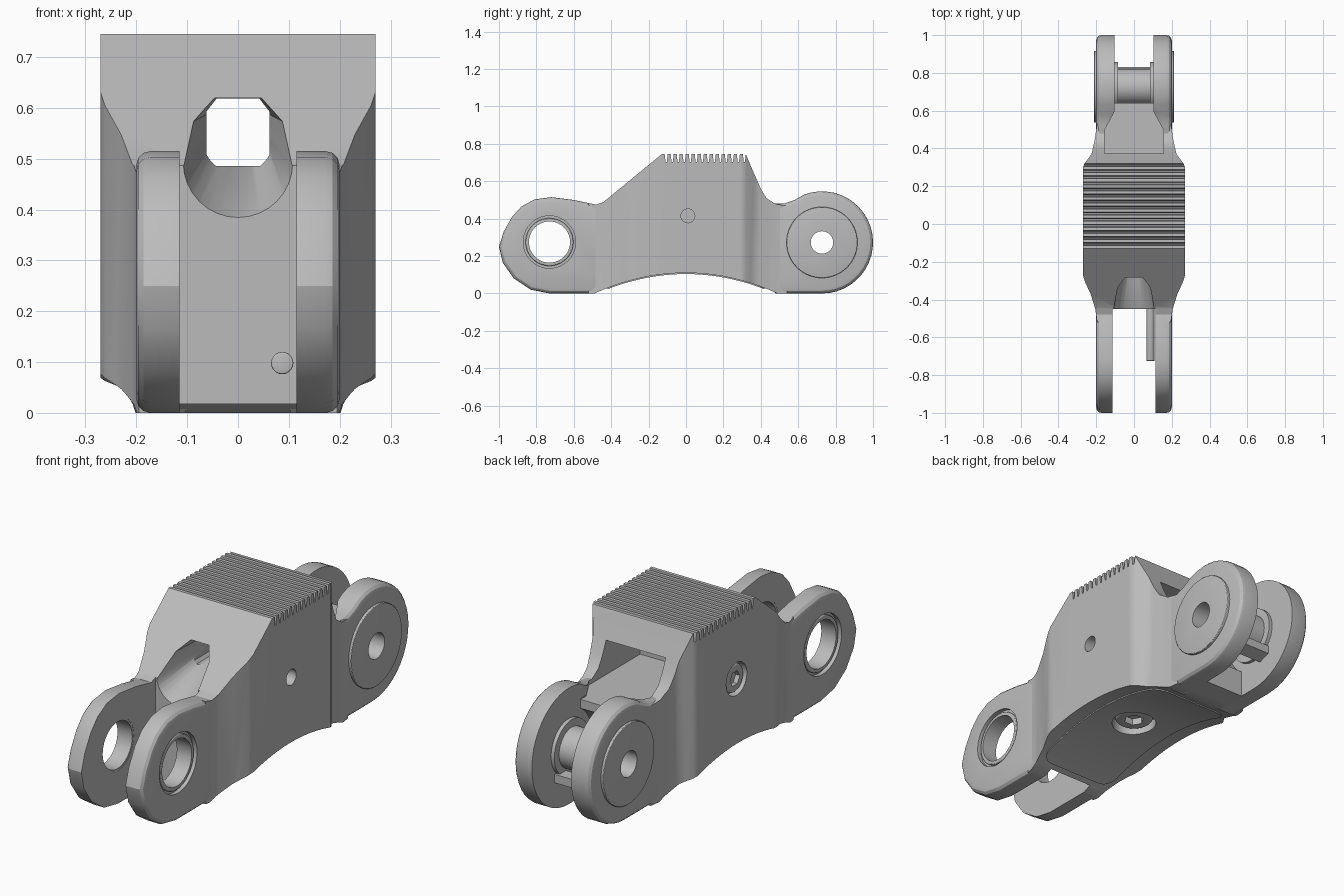
import bpy, bmesh
from math import sin, cos, pi, radians

if "Cube" in bpy.data.objects:
    bpy.data.objects.remove(bpy.data.objects["Cube"])

steel = bpy.data.materials.new("plain grey")
steel.use_nodes = True
GREY = (0.5, 0.5, 0.5, 1)
steel.diffuse_color = GREY
steel.node_tree.nodes["Principled BSDF"].inputs["Base Color"].default_value = GREY


def arc(u, v, r, start=0, end=360, n=40):
    """Points along an arc; a full turn leaves out the repeated last point."""
    last = n if end - start == 360 else n + 1
    angles = [radians(start + (end - start) * i / n) for i in range(last)]
    return [(u + r * cos(t), v + r * sin(t)) for t in angles]


def prism(name, pts, axis, a, b, bevel=0, reshape=None):
    """Extrude a 2D outline along an axis from a to b; bevel rounds the rim at b."""
    place = {"x": lambda u, v, t: (t, u, v),
             "y": lambda u, v, t: (u, t, v),
             "z": lambda u, v, t: (u, v, t)}[axis]
    bm = bmesh.new()
    near = [bm.verts.new(place(u, v, a)) for u, v in pts]
    far = [bm.verts.new(place(*(reshape(u, v) if reshape else (u, v)), b)) for u, v in pts]
    bm.faces.new(near)
    cap = bm.faces.new(far)
    for i in range(len(pts)):
        j = (i + 1) % len(pts)
        bm.faces.new((near[i], near[j], far[j], far[i]))
    bmesh.ops.recalc_face_normals(bm, faces=bm.faces)
    if bevel:
        bmesh.ops.bevel(bm, geom=list(cap.edges), offset=bevel, segments=3,
                        profile=0.5, affect='EDGES', clamp_overlap=False)
    mesh = bpy.data.meshes.new(name)
    bm.to_mesh(mesh)
    bm.free()
    mesh.materials.append(steel)
    obj = bpy.data.objects.new(name, mesh)
    bpy.context.collection.objects.link(obj)
    return obj


def combine(cutter, *targets, op='DIFFERENCE'):
    """Apply a boolean with the cutter to each target, then drop the cutter."""
    for obj in targets:
        mod = obj.modifiers.new("cut", 'BOOLEAN')
        mod.operation, mod.solver, mod.object = op, 'EXACT', cutter
        bpy.context.view_layer.update()
        graph = bpy.context.evaluated_depsgraph_get()
        mesh = bpy.data.meshes.new_from_object(obj.evaluated_get(graph))
        obj.modifiers.clear()
        obj.data = mesh
    bpy.data.objects.remove(cutter)


def arch(y):
    return 0.11 * (1 - (y / 0.49) ** 2)


FRONT = (-0.73, 0.275)   # front bore centre (y, z)
REAR = (0.727, 0.273)    # rear axle centre (y, z)

# Central body: side outline with ribbed top and arched underside
pitch = 0.45 / 14
side = [(-0.6, 0.0), (-0.6, 0.5), (-0.48, 0.475), (-0.44, 0.49)]
for i in range(14):
    y = -0.13 + i * pitch
    side += [(y, 0.745), (y + 0.5 * pitch, 0.745),
             (y + 0.65 * pitch, 0.702), (y + 0.85 * pitch, 0.702)]
side += [(0.32, 0.745), (0.36, 0.65), (0.4, 0.56), (0.43, 0.51), (0.48, 0.478),
         (0.53, 0.47), (0.68, 0.46), (0.68, 0.0)]
side += [(y, arch(y)) for y in [0.49 - 0.049 * i for i in range(21)]]
body = prism("body", side, "x", -0.3, 0.3)

# Plan outline narrows the body to the lugs and leaves the front slot
half = [(0.115, -0.45), (0.115, -0.52), (0.195, -0.52), (0.205, -0.45), (0.23, -0.37),
        (0.262, -0.3), (0.27, -0.27), (0.27, 0.3), (0.262, 0.32), (0.225, 0.37),
        (0.207, 0.45), (0.195, 0.54), (0.108, 0.54), (0.108, 0.64)]
plan = half + [(-x, y) for x, y in reversed(half)]
combine(prism("plan_cutter", plan, "z", -0.1, 0.9), body, op='INTERSECT')

# Lugs, each with a rounded outer rim
front_outline = [(-0.4, 0.06), (-0.49, 0), (-0.73, 0), (-0.83, 0.02), (-0.92, 0.08),
                 (-0.98, 0.165), (-1, 0.25), (-0.975, 0.33), (-0.93, 0.41), (-0.88, 0.465),
                 (-0.81, 0.503), (-0.72, 0.515), (-0.6, 0.5), (-0.48, 0.475), (-0.4, 0.45)]
rear_outline = arc(*REAR, 0.273, -90, 110, 24) + [
    (0.58, 0.5), (0.53, 0.482), (0.48, 0.48), (0.42, 0.46), (0.42, 0.06), (0.48, 0)]
front_lugs, rear_parts = [], []
for word, s in (("left", 1), ("right", -1)):
    front_lugs.append(prism(word + "_front_lug", front_outline, "x", s * 0.115, s * 0.2, 0.028))
    rear_parts += [
        prism(word + "_rear_lug", rear_outline, "x", s * 0.102, s * 0.2, 0.028),
        prism(word + "_rear_disc", arc(*REAR, 0.19, n=56), "x", s * 0.19, s * 0.212, 0.004),
        prism(word + "_axle_collar", arc(*REAR, 0.13), "x", s * 0.085, s * 0.11)]

# Front bores with stepped mouths and bushings
combine(prism("bore_cutter", arc(*FRONT, 0.12), "x", -0.4, 0.4), *front_lugs)
for lug, word, s in zip(front_lugs, ("left", "right"), (1, -1)):
    combine(prism("step_cutter", arc(*FRONT, 0.14), "x", s * 0.18, s * 0.3), lug)
    bushing = prism(word + "_bushing", arc(*FRONT, 0.128), "x", s * 0.116, s * 0.193, 0.005)
    combine(prism("bushing_cutter", arc(*FRONT, 0.11), "x", -0.4, 0.4), bushing)

# Hollow rear axle with a small stop lug
axle = prism("axle", arc(*REAR, 0.095), "x", -0.11, 0.11)
combine(prism("axle_bore_cutter", arc(*REAR, 0.06), "x", -0.4, 0.4), axle, *rear_parts)
prism("stop_lug", [(0.77, 0.12), (0.83, 0.14), (0.83, 0.18), (0.77, 0.18)], "x", -0.105, 0.105)
combine(prism("web_cutter", arc(*REAR, 0.17), "x", -0.104, 0.104), body)

# Rear window pocket, tunnel and tapering front trough
pocket = [(-0.155, 0.12), (0.155, 0.12), (0.155, 0.5), (0.1, 0.6), (0.1, 0.7),
          (-0.1, 0.7), (-0.1, 0.6), (-0.155, 0.5)]
combine(prism("pocket_cutter", pocket, "z", 0.46, 0.622), body, rear_parts[0], rear_parts[3])
tunnel = [(-0.062, 0.5), (-0.05, 0.486), (0.05, 0.486), (0.062, 0.5), (0.062, 0.622), (-0.062, 0.622)]
combine(prism("tunnel_cutter", tunnel, "y", -0.24, 0.2), body)
trough = arc(0, 0.485, 0.113, 180, 360, 16) + [(0.113, 0.56), (0.068, 0.62), (-0.068, 0.62), (-0.113, 0.56)]
combine(prism("trough_cutter", trough, "y", -0.48, -0.2,
              reshape=lambda x, z: (x * 0.55, 0.487 + (z - 0.372) * 0.53)), body)

# Underside pad that follows the arch, with rounded corners
steps = [-0.42 + 0.042 * i for i in range(21)]
strip = [(y, arch(y) - 0.006) for y in steps] + [(y, arch(y) + 0.01) for y in reversed(steps)]
pad = prism("underside_pad", strip, "x", -0.2, 0.2)
corner = arc(0.14, 0.36, 0.06, 0, 90, 6)
corner += [(-x, y) for x, y in reversed(corner)]
outline = corner + [(-x, -y) for x, y in corner]
combine(prism("pad_cutter", outline, "z", -0.1, 0.2), pad, op='INTERSECT')

# Underside screw in its recess
combine(prism("recess_cutter", arc(0, 0, 0.1), "z", 0.0, 0.15), body, pad)
screw = prism("underside_screw", arc(0, 0, 0.085), "z", 0.16, 0.118, 0.012)
combine(prism("hex_cutter", arc(0, 0, 0.045, n=6), "z", 0.1, 0.15), screw)

# Cross hole on one side, socket screw on the other
combine(prism("hole_cutter", arc(0.01, 0.415, 0.037), "x", 0.16, 0.3), body)
combine(prism("head_cutter", arc(0.01, 0.415, 0.077), "x", -0.3, -0.235), body)
head = prism("side_screw", arc(0.01, 0.415, 0.066), "x", -0.23, -0.262, 0.01)
combine(prism("hex_cutter", arc(0.01, 0.415, 0.036, n=6), "x", -0.3, -0.24), head)

# Guide pin standing in the front slot
prism("guide_pin", arc(0.087, 0.098, 0.022, n=20), "y", -0.44, -0.725, 0.004)

# Smooth the curved faces and keep hard edges crisp
bpy.ops.object.select_all(action='DESELECT')
for obj in bpy.context.collection.objects:
    if obj.type == 'MESH':
        obj.select_set(True)
bpy.context.view_layer.objects.active = body
bpy.ops.object.shade_smooth_by_angle(angle=radians(28))
